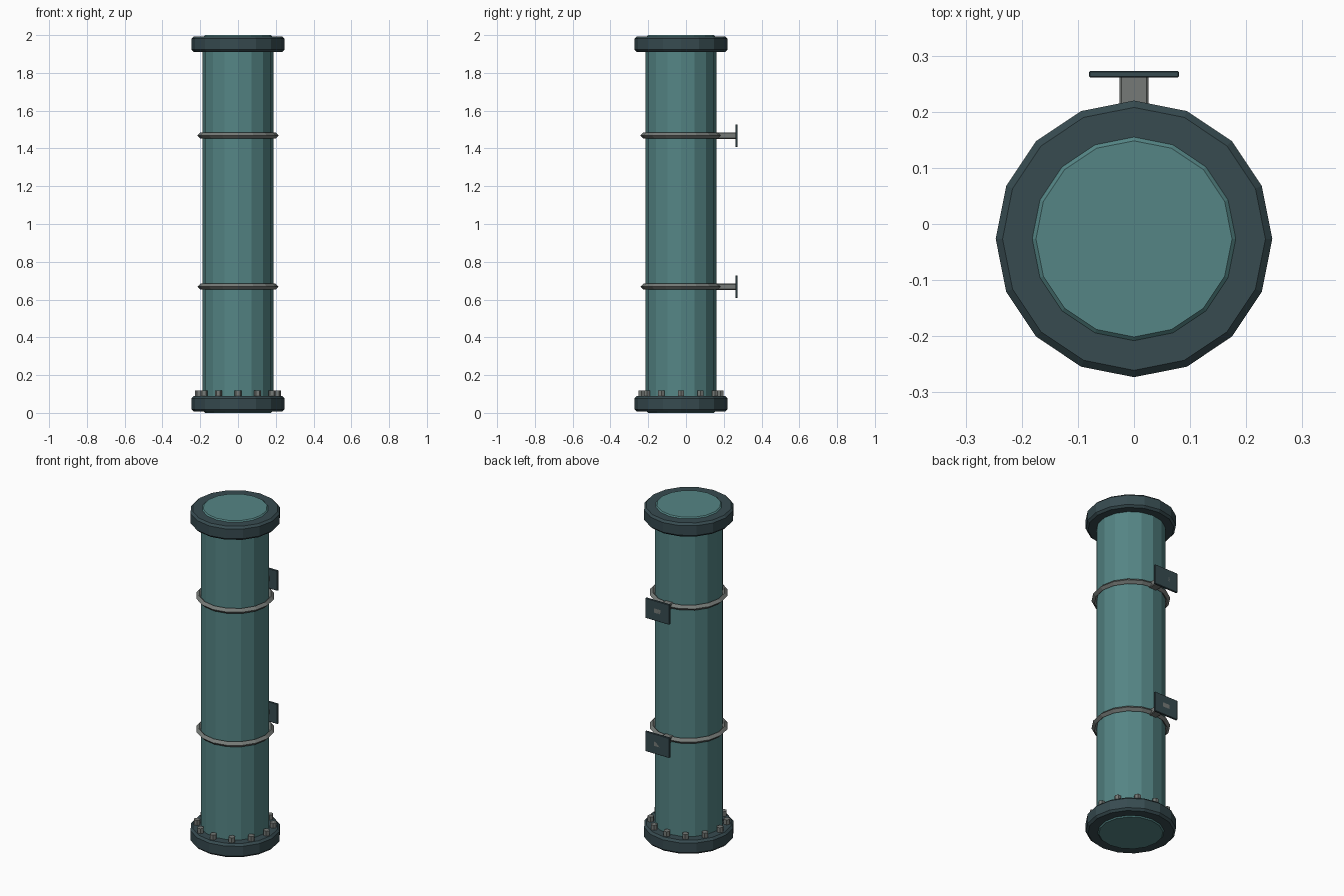
import bpy
from math import radians, sin, cos, pi

if "Cube" in bpy.data.objects:
    bpy.data.objects.remove(bpy.data.objects["Cube"])

AXIS_Y = -0.0265  # the column sits a little forward of the wall plates


def material(name, rgb):
    m = bpy.data.materials.new(name)
    m.diffuse_color = (*rgb, 1)
    m.use_nodes = True
    m.node_tree.nodes["Principled BSDF"].inputs["Base Color"].default_value = m.diffuse_color
    return m


TEAL = material("teal_paint", (0.09, 0.235, 0.235))
DARK = material("dark_iron", (0.038, 0.07, 0.08))
STEEL = material("grey_steel", (0.18, 0.195, 0.185))


def finish(name, mat, bevel=0.0):
    ob = bpy.context.object
    ob.name = name
    ob.data.materials.append(mat)
    if bevel:
        b = ob.modifiers.new("chamfer", 'BEVEL')
        b.width = bevel
        b.segments = 1
        b.limit_method = 'ANGLE'
        b.angle_limit = radians(40)
    return ob


def cylinder(name, mat, r, z0, z1, sides=16, x=0, y=AXIS_Y, bevel=0.0, turn=0.0):
    bpy.ops.mesh.primitive_cylinder_add(vertices=sides, radius=r, depth=z1 - z0,
                                        location=(x, y, (z0 + z1) / 2), rotation=(0, 0, turn))
    return finish(name, mat, bevel)


def box(name, mat, lo, hi, bevel=0.0):
    bpy.ops.mesh.primitive_cube_add(size=1, location=[(a + b) / 2 for a, b in zip(lo, hi)])
    ob = bpy.context.object
    ob.scale = [b - a for a, b in zip(lo, hi)]
    bpy.ops.object.transform_apply(location=False, rotation=False, scale=True)
    return finish(name, mat, bevel)


# main pipe and end flanges
cylinder("pipe", TEAL, 0.188, 0, 2, bevel=0.013)
cylinder("bottom_flange", DARK, 0.2465, 0.0065, 0.0885, bevel=0.012)
cylinder("top_flange", DARK, 0.2465, 1.9115, 1.9935, bevel=0.012)

# bolts around the bottom flange
for i in range(12):
    a = i * pi / 6
    cylinder(f"bolt_{i + 1}", STEEL, 0.019, 0.075, 0.118, sides=6,
             x=0.208 * cos(a), y=AXIS_Y + 0.208 * sin(a), turn=pi / 6)

# clamp rings with their wall brackets
for label, z in (("lower", 0.668), ("upper", 1.468)):
    bpy.ops.mesh.primitive_torus_add(major_segments=16, minor_segments=4, major_radius=0.199,
                                     minor_radius=0.016, location=(0, AXIS_Y, z))
    finish(f"{label}_clamp_ring", STEEL)
    box(f"{label}_bracket_arm", STEEL, (-0.026, 0.155, z - 0.017), (0.026, 0.273, z + 0.017), 0.004)
    box(f"{label}_wall_plate", DARK, (-0.08, 0.261, z - 0.06), (0.08, 0.273, z + 0.06), 0.002)
